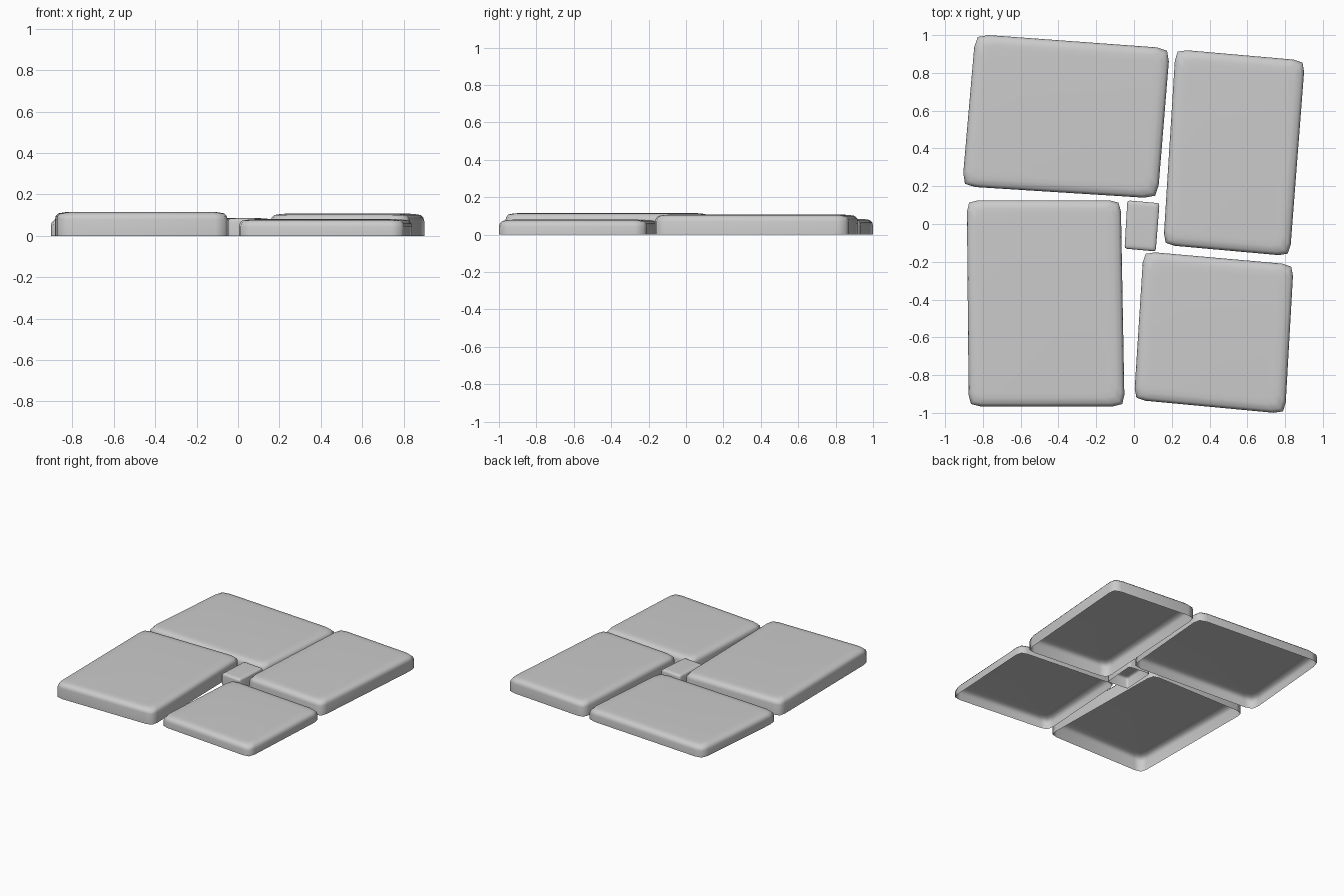
import bpy, bmesh
from mathutils import Vector

if "Cube" in bpy.data.objects:
    bpy.data.objects.remove(bpy.data.objects["Cube"])


def outline(corners, inset, cut):
    """Inset a counter-clockwise quad, then round each corner with three points."""
    n = len(corners)
    quad = []
    for i in range(n):
        p = corners[i]
        a = (corners[i - 1] - p).normalized()
        b = (corners[(i + 1) % n] - p).normalized()
        quad.append(p + (a + b) * inset)
    pts = []
    for i in range(n):
        p = quad[i]
        a = p + (quad[i - 1] - p).normalized() * cut
        b = p + (quad[(i + 1) % n] - p).normalized() * cut
        pts += [a, a * 0.2 + p * 0.6 + b * 0.2, b]
    return pts


def slab(name, corners, height, cut, edge):
    """Open-bottomed paving stone with a softly rounded top rim."""
    corners = [Vector(c) for c in corners]
    profile = [(0, 0), (0, height - 0.8 * edge), (0.08 * edge, height - 0.45 * edge),
               (0.35 * edge, height - 0.15 * edge), (edge, height - 0.03 * edge),
               (1.6 * edge, height)]
    bm = bmesh.new()
    rings = [[bm.verts.new((p.x, p.y, z)) for p in outline(corners, inset, cut)]
             for inset, z in profile]
    for low, high in zip(rings, rings[1:]):
        for i in range(len(low)):
            j = (i + 1) % len(low)
            bm.faces.new((low[i], low[j], high[j], high[i]))
    bm.faces.new(rings[-1])
    for f in bm.faces:
        f.smooth = True
    mesh = bpy.data.meshes.new(name)
    bm.to_mesh(mesh)
    bm.free()
    bpy.context.collection.objects.link(bpy.data.objects.new(name, mesh))


# Four large stones pinwheeled round a small centre stone (corners: SW, SE, NE, NW)
slab("back_left_stone", [(-0.91, 0.20), (0.125, 0.135), (0.19, 0.93), (-0.84, 1.005)], 0.085, 0.07, 0.045)
slab("back_right_stone", [(0.155, -0.11), (0.825, -0.17), (0.905, 0.865), (0.22, 0.925)], 0.107, 0.06, 0.045)
slab("front_left_stone", [(-0.875, -0.965), (-0.05, -0.965), (-0.07, 0.125), (-0.885, 0.125)], 0.115, 0.06, 0.045)
slab("front_right_stone", [(0.0, -0.93), (0.80, -1.005), (0.845, -0.215), (0.05, -0.145)], 0.08, 0.06, 0.045)
slab("centre_stone", [(-0.05, -0.13), (0.115, -0.145), (0.135, 0.11), (-0.035, 0.125)], 0.085, 0.015, 0.02)
